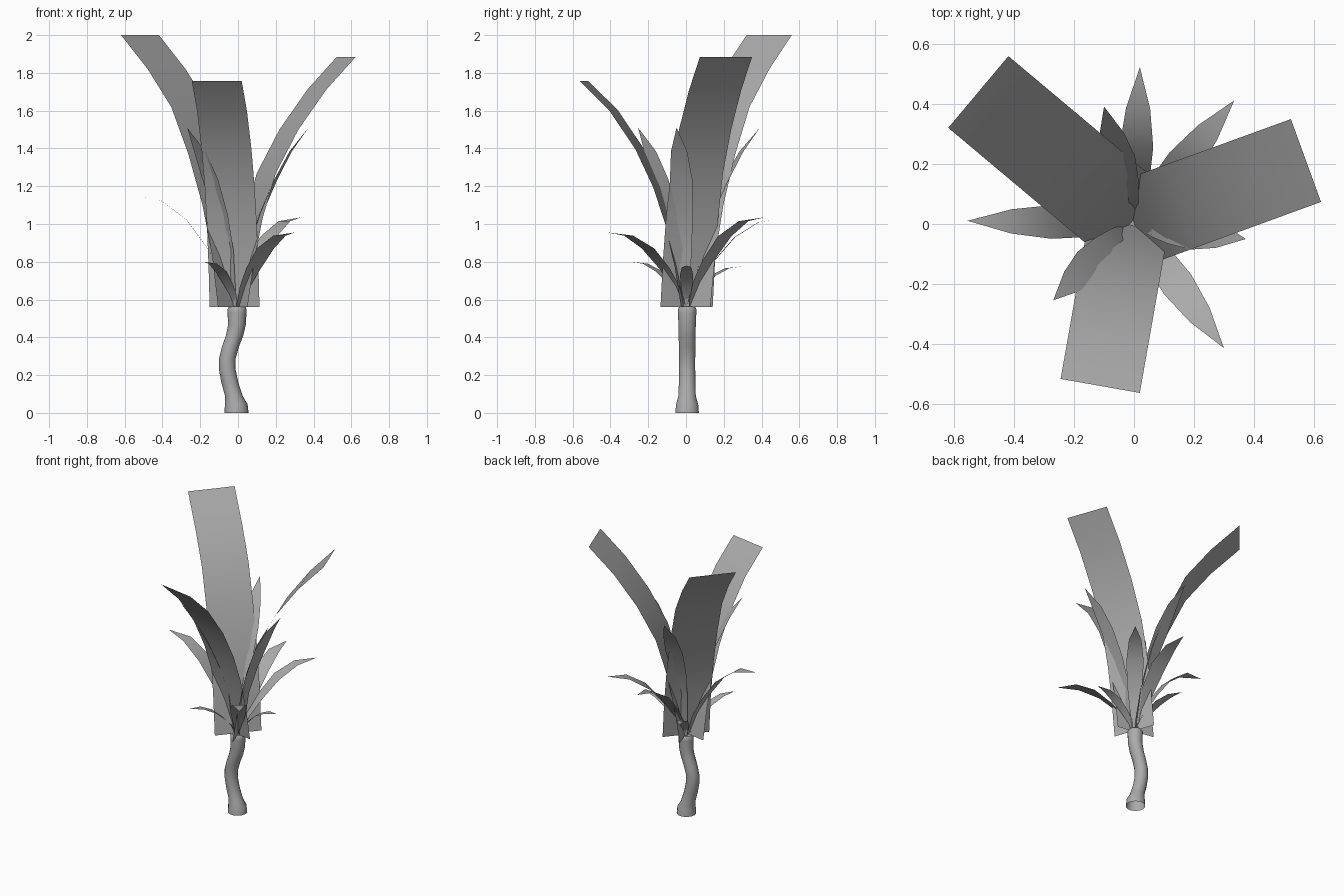
import bpy, bmesh, math

if "Cube" in bpy.data.objects:
    bpy.data.objects.remove(bpy.data.objects["Cube"])

GREY = bpy.data.materials.new("dark_grey")
GREY.diffuse_color = (0.41, 0.41, 0.41, 1)
GREY.use_nodes = True
GREY.node_tree.nodes["Principled BSDF"].inputs["Base Color"].default_value = GREY.diffuse_color


def finish(bm, name):
    mesh = bpy.data.meshes.new(name)
    bm.to_mesh(mesh)
    bm.free()
    mesh.materials.append(GREY)
    obj = bpy.data.objects.new(name, mesh)
    bpy.context.collection.objects.link(obj)
    bpy.context.view_layer.objects.active = obj
    obj.select_set(True)
    bpy.ops.object.shade_smooth_by_angle(angle=math.radians(40))
    obj.select_set(False)
    return obj


def blade(name, angle, path, halves, centre=(-0.003, 0.003)):
    """Flat sheet following (radius, z) points, with a half width at each."""
    a = math.radians(angle)
    dx, dy = math.cos(a), math.sin(a)
    bm = bmesh.new()
    rows = []
    for (r, z), w in zip(path, halves):
        x, y = centre[0] + r * dx, centre[1] + r * dy
        sides = (-1, 1) if w else (0,)
        rows.append([bm.verts.new((x + s * w * dy, y - s * w * dx, z)) for s in sides])
    for lo, hi in zip(rows, rows[1:]):
        bm.faces.new([lo[0], lo[1]] + hi[::-1])
    return finish(bm, name)


# Trunk: bent tube given as (x, z, radius)
SIDES = 14
trunk = [(-0.008, 0, 0.064), (-0.009, 0.045, 0.06), (-0.022, 0.09, 0.047),
         (-0.043, 0.16, 0.045), (-0.057, 0.23, 0.044), (-0.056, 0.29, 0.044),
         (-0.04, 0.35, 0.045), (-0.018, 0.41, 0.046), (-0.006, 0.465, 0.047),
         (-0.005, 0.53, 0.05), (-0.005, 0.55, 0.05), (-0.005, 0.562, 0.043)]
bm = bmesh.new()
rings = []
for x, z, r in trunk:
    rings.append([bm.verts.new((x + r * math.cos(2 * math.pi * i / SIDES),
                                0.006 + r * math.sin(2 * math.pi * i / SIDES), z))
                  for i in range(SIDES)])
for lo, hi in zip(rings, rings[1:]):
    for i in range(SIDES):
        j = (i + 1) % SIDES
        bm.faces.new((lo[i], lo[j], hi[j], hi[i]))
bm.faces.new(rings[-1])
finish(bm, "trunk")

# Three tall square-ended fronds
blade("tall_frond_1", 140, [(0.01, 0.56), (0.05, 0.83), (0.117, 1.10), (0.215, 1.37),
                            (0.333, 1.62), (0.496, 1.82), (0.68, 2.0)], [0.156] * 7, (0.002, 0.003))
blade("tall_frond_2", 20, [(0.0, 0.56), (0.035, 0.79), (0.085, 1.03), (0.16, 1.27),
                           (0.287, 1.50), (0.443, 1.71), (0.61, 1.885)], [0.147] * 7, (0, 0.003))
blade("tall_frond_3", 260, [(0.0, 0.56), (0.035, 0.78), (0.085, 1.0), (0.15, 1.195),
                            (0.245, 1.395), (0.385, 1.6), (0.545, 1.757)], [0.134] * 7, (-0.018, -0.003))


def leaf(name, angle, path, reach, height, width):
    """Pointed leaf scaled to the given reach, tip height and half width."""
    rn, zn = path[-1]
    pts = [(reach * r / rn, 0.56 + (height - 0.56) * z / zn) for r, z in path]
    blade(name, angle, pts, [width * k for k in (0.3, 0.6, 0.87, 1, 0.72, 0)])


# Upright pointed leaves
UP = [(0.025, 0), (0.065, 0.30), (0.125, 0.49), (0.205, 0.675), (0.285, 0.825), (0.38, 0.95)]
for i, (ang, reach) in enumerate([(104, 0.40), (224, 0.37), (-8, 0.38)]):
    leaf(f"upright_leaf_{i + 1}", ang, UP, reach, 1.51, 0.06)

# Arching pointed leaves
ARCH = [(0.015, 0), (0.07, 0.13), (0.15, 0.245), (0.26, 0.37), (0.39, 0.45), (0.53, 0.47)]
for i, (ang, reach, top) in enumerate([(87.5, 0.52, 1.03), (50.5, 0.53, 1.035),
                                       (179.2, 0.552, 1.15), (-54, 0.515, 0.955)]):
    leaf(f"arching_leaf_{i + 1}", ang, ARCH, reach, top, 0.056)

# Short inner leaves
for i, (ang, reach, top) in enumerate([(0, 0.31, 0.78), (117, 0.33, 0.775), (239, 0.345, 0.80)]):
    leaf(f"short_leaf_{i + 1}", ang, ARCH, reach, top, 0.035)
